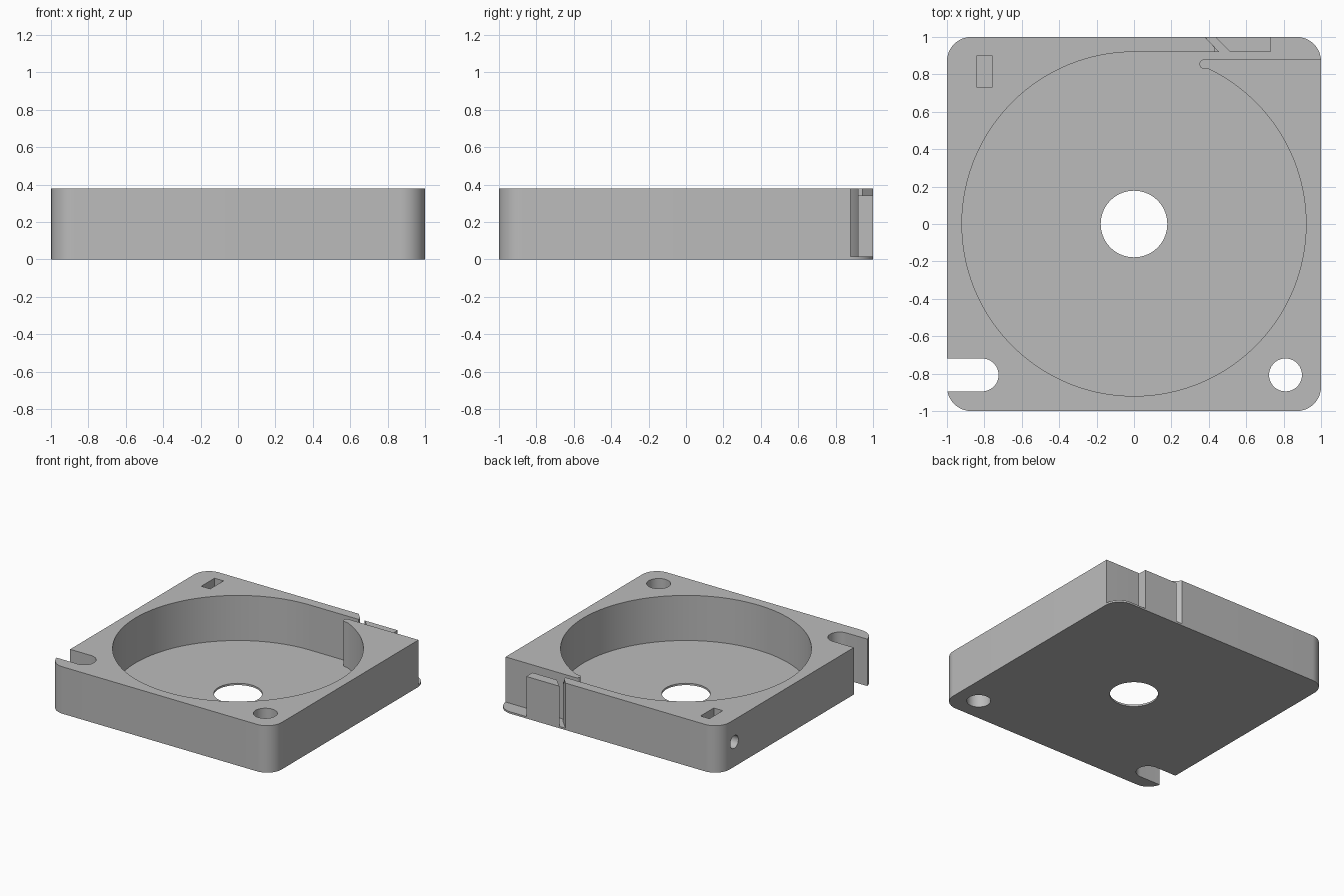
import bpy
import bmesh
from math import sin, cos, radians, degrees, acos
from mathutils import Matrix

cube = bpy.data.objects.get("Cube")
if cube:
    bpy.data.objects.remove(cube, do_unlink=True)

HEIGHT, FLOOR, CLEAR = 0.38, 0.015, 0.5
CAVITY_R = 0.92


def arc(cx, cy, r, start, end, steps):
    angles = [radians(start + (end - start) * i / steps) for i in range(steps + 1)]
    return [(cx + r * cos(a), cy + r * sin(a)) for a in angles]


def prism(name, points, z0, z1):
    """Extrude a flat outline from z0 up to z1."""
    bm = bmesh.new()
    face = bm.faces.new([bm.verts.new((x, y, z0)) for x, y in points])
    top = bmesh.ops.extrude_face_region(bm, geom=[face])["geom"]
    verts = [v for v in top if isinstance(v, bmesh.types.BMVert)]
    bmesh.ops.translate(bm, verts=verts, vec=(0, 0, z1 - z0))
    bmesh.ops.recalc_face_normals(bm, faces=bm.faces)
    mesh = bpy.data.meshes.new(name)
    bm.to_mesh(mesh)
    bm.free()
    obj = bpy.data.objects.new(name, mesh)
    bpy.context.collection.objects.link(obj)
    return obj


def box(x0, x1, y0, y1):
    return [(x0, y0), (x1, y0), (x1, y1), (x0, y1)]


def cut(target, cutter):
    """Subtract the cutter from the target, then discard it."""
    cutter.hide_render = True
    mod = target.modifiers.new("cut", "BOOLEAN")
    mod.operation = "DIFFERENCE"
    mod.solver = "EXACT"
    mod.object = cutter
    bpy.context.view_layer.objects.active = target
    bpy.ops.object.modifier_apply(modifier=mod.name)
    bpy.data.objects.remove(cutter, do_unlink=True)


# Square case with rounded corners
R = 0.13
outline = []
for i, (sx, sy) in enumerate([(1, 1), (-1, 1), (-1, -1), (1, -1)]):
    outline += arc(sx * (1 - R), sy * (1 - R), R, 90 * i, 90 * i + 90, 16)
case = prism("case", outline, 0, HEIGHT)

# Round cavity with a tangent exit passage and a rounded lip
lip = degrees(acos(0.4 / CAVITY_R))
cavity = arc(0, 0, CAVITY_R, 90, 360 + lip, 120)
cavity += arc(0.375, 0.855, 0.025, 270, 90, 12)
cavity += [(1.1, 0.88), (1.1, CAVITY_R)]
cut(case, prism("cavity_cutter", cavity, FLOOR, CLEAR))

# Open back corner, leaving only the floor plate
cut(case, prism("corner_cutter", box(0.73, 1.1, 0.9, 1.1), FLOOR, CLEAR))

# Diagonal slit, and the lowered block beside it
slit = [(0.305, 1.08), (0.474, 0.9), (0.534, 0.9), (0.354, 1.08)]
cut(case, prism("slit_cutter", slit, FLOOR, CLEAR))
step = [(0.305, 1.08), (0.434, 0.942), (0.434, 0.9), (0.8, 0.9), (0.8, 1.08)]
cut(case, prism("step_cutter", step, 0.34, CLEAR))

# Centre hole, corner hole and open-ended corner slot
cut(case, prism("centre_cutter", arc(0, 0, 0.178, 0, 354, 59), -0.1, CLEAR))
cut(case, prism("hole_cutter", arc(0.81, -0.807, 0.088, 0, 350, 35), -0.1, CLEAR))
slot = arc(-0.812, -0.807, 0.088, -90, 90, 18) + [(-1.1, -0.719), (-1.1, -0.895)]
cut(case, prism("slot_cutter", slot, -0.1, CLEAR))

# Nut pocket and the screw hole leading into it from the side
cut(case, prism("pocket_cutter", box(-0.84, -0.76, 0.73, 0.9), 0.11, CLEAR))
screw = prism("screw_cutter", arc(0, 0, 0.052, 0, 348, 29), 0, 0.3)
screw.data.transform(Matrix.Translation((-1.1, 0.81, 0.2)) @ Matrix.Rotation(radians(90), 4, "Y"))
cut(case, screw)

# Plain grey finish
grey = bpy.data.materials.new("grey_plastic")
grey.use_nodes = True
colour = (0.5, 0.5, 0.5, 1)
grey.diffuse_color = colour
grey.node_tree.nodes["Principled BSDF"].inputs["Base Color"].default_value = colour
case.data.materials.clear()
case.data.materials.append(grey)
for poly in case.data.polygons:
    poly.material_index = 0

bpy.ops.object.select_all(action="DESELECT")
case.select_set(True)
bpy.context.view_layer.objects.active = case
bpy.ops.object.shade_smooth_by_angle(angle=radians(30))
